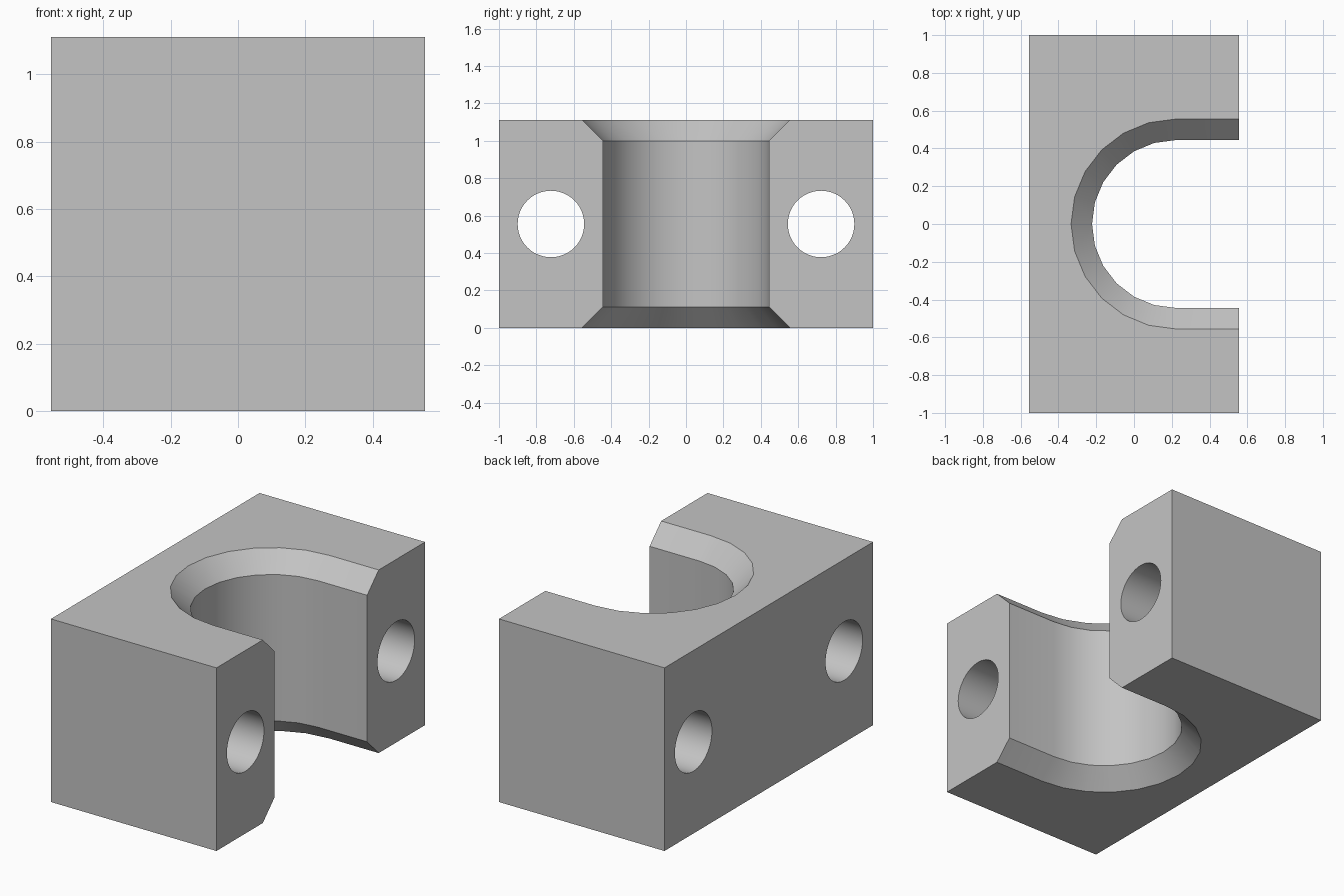
import bpy, bmesh, math
from mathutils import Matrix

if "Cube" in bpy.data.objects:
    bpy.data.objects.remove(bpy.data.objects["Cube"], do_unlink=True)

U = 1 / 18                      # base unit: block is 20 x 36 x 20 units
DEPTH, WIDTH, HEIGHT = 20 * U, 36 * U, 20 * U
BORE, CHAMFER, BORE_X = 8 * U, 2 * U, 4 * U
HOLE_R, HOLE_Y = 3.2 * U, 13 * U

grey = bpy.data.materials.new("plain grey")
grey.use_nodes = True
colour = (0.55, 0.55, 0.55, 1)
grey.diffuse_color = colour
grey.node_tree.nodes["Principled BSDF"].inputs["Base Color"].default_value = colour


def make(name, bm):
    bmesh.ops.recalc_face_normals(bm, faces=bm.faces)
    mesh = bpy.data.meshes.new(name)
    bm.to_mesh(mesh)
    bm.free()
    mesh.materials.append(grey)
    obj = bpy.data.objects.new(name, mesh)
    bpy.context.collection.objects.link(obj)
    return obj


# Solid block
bm = bmesh.new()
bmesh.ops.create_cube(bm, size=1, matrix=Matrix.Translation((0, 0, HEIGHT / 2))
                      @ Matrix.Diagonal((DEPTH, WIDTH, HEIGHT, 1)))
block = make("clamp_block", bm)


# U-shaped channel cutter, flared at both ends for the chamfers
def u_ring(bm, r, z, steps=12):
    pts = [(DEPTH, r)]
    for i in range(steps + 1):
        a = math.pi / 2 + math.pi * i / steps
        pts.append((BORE_X + r * math.cos(a), r * math.sin(a)))
    pts.append((DEPTH, -r))
    return [bm.verts.new((x, y, z)) for x, y in pts]


bm = bmesh.new()
flare = CHAMFER + U             # overshoots the block along the same slope
rings = [u_ring(bm, BORE + flare, -U), u_ring(bm, BORE, CHAMFER),
         u_ring(bm, BORE, HEIGHT - CHAMFER), u_ring(bm, BORE + flare, HEIGHT + U)]
for low, high in zip(rings, rings[1:]):
    for i in range(len(low)):
        j = (i + 1) % len(low)
        bm.faces.new((low[i], low[j], high[j], high[i]))
bm.faces.new(rings[0])
bm.faces.new(rings[-1])
cutters = [make("channel_cutter", bm)]

# Bolt hole cutters, one on each side of the channel
for side, name in ((1, "back"), (-1, "front")):
    bm = bmesh.new()
    bmesh.ops.create_cone(bm, cap_ends=True, segments=48, radius1=HOLE_R,
                          radius2=HOLE_R, depth=DEPTH * 2,
                          matrix=Matrix.Translation((0, side * HOLE_Y, HEIGHT / 2))
                          @ Matrix.Rotation(math.pi / 2, 4, 'Y'))
    cutters.append(make(name + "_bolt_hole_cutter", bm))

# Cut the block and discard the cutters
bpy.ops.object.select_all(action='DESELECT')
bpy.context.view_layer.objects.active = block
block.select_set(True)
for cutter in cutters:
    cutter.hide_render = True
    mod = block.modifiers.new(cutter.name, 'BOOLEAN')
    mod.operation = 'DIFFERENCE'
    mod.solver = 'EXACT'
    mod.object = cutter
    bpy.ops.object.modifier_apply(modifier=mod.name)
    bpy.data.objects.remove(cutter, do_unlink=True)

bpy.ops.object.shade_smooth_by_angle(angle=math.radians(30))
